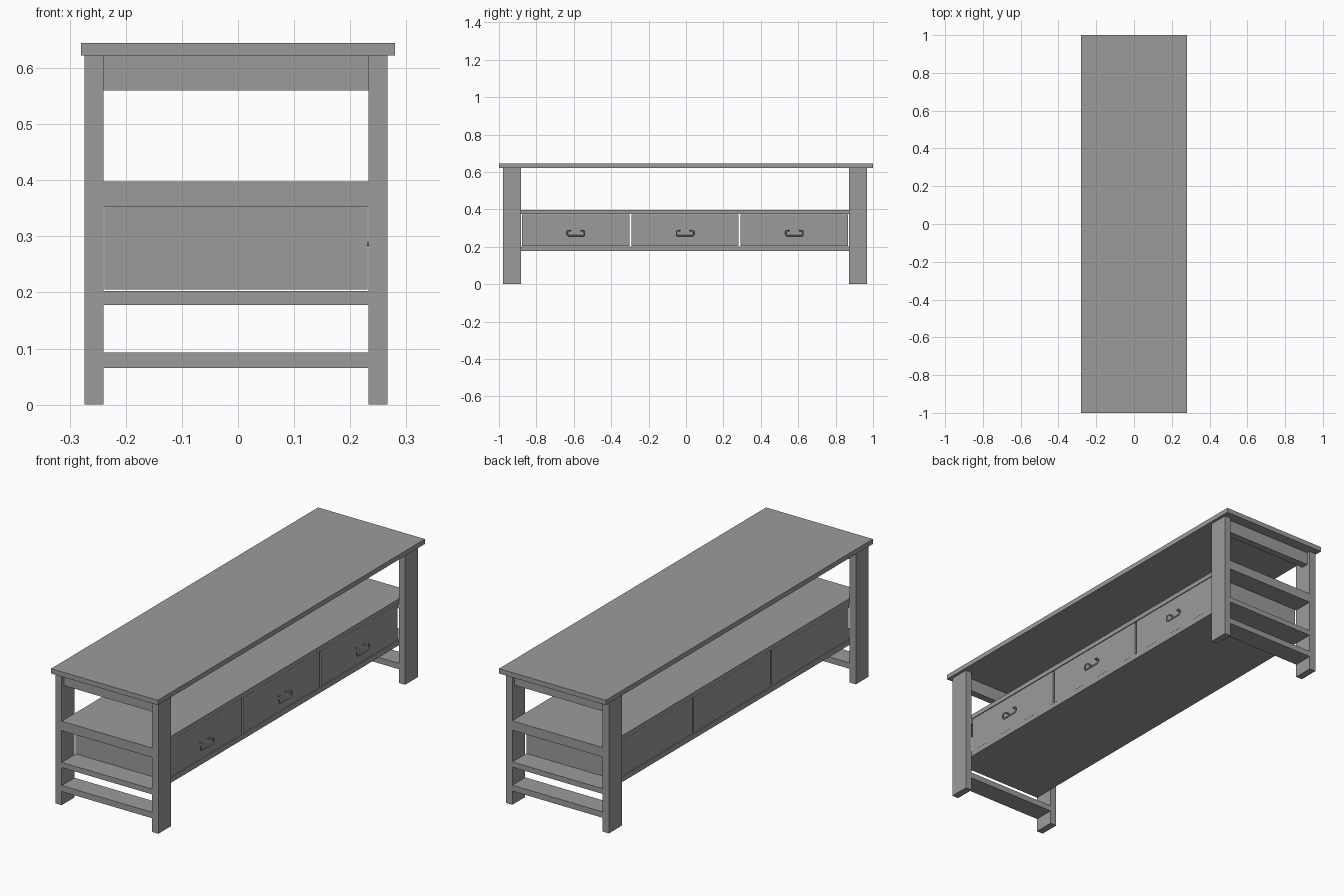
import bpy
from mathutils import Vector

cube = bpy.data.objects.get("Cube")
if cube:
    bpy.data.objects.remove(cube, do_unlink=True)

grey = bpy.data.materials.new("plain grey")
grey.use_nodes = True
colour = (0.33, 0.33, 0.33, 1)
grey.diffuse_color = colour
grey.node_tree.nodes["Principled BSDF"].inputs["Base Color"].default_value = colour

# The frame sits slightly off centre under the top
CX, CY = -0.0035, -0.005
LEG_X, IN_X = 0.27, 0.2365      # outer and inner faces of the legs
LEG_Y, IN_Y = 0.9725, 0.876


def box(name, x, y, z):
    """Box from (low, high) ranges along each axis."""
    bpy.ops.mesh.primitive_cube_add(size=1)
    ob = bpy.context.object
    ob.name = name
    for v in ob.data.vertices:
        v.co = Vector([r[0] if c < 0 else r[1] for c, r in zip(v.co, (x, y, z))])
    ob.data.materials.append(grey)
    return ob


def span(centre, sign, a, b):
    return tuple(sorted((centre + sign * a, centre + sign * b)))


full_x = span(CX, 1, -IN_X, IN_X)
full_y = span(CY, 1, -LEG_Y, LEG_Y)

# Table top and the two long shelves
box("table_top", (-0.28, 0.28), (-1, 1), (0.622, 0.645))
box("upper_shelf", full_x, full_y, (0.376, 0.398))
box("lower_shelf", full_x, full_y, (0.178, 0.203))

# Legs and end rails
for sy, end in ((-1, "front"), (1, "back")):
    leg_y = span(CY, sy, IN_Y, LEG_Y)
    for sx, side in ((-1, "right"), (1, "left")):
        box(f"{end}_{side}_leg", span(CX, sx, IN_X, LEG_X), leg_y, (0, 0.622))
    box(f"{end}_foot_rail", full_x, leg_y, (0.065, 0.093))
    box(f"{end}_shelf_rail", full_x, leg_y, (0.353, 0.376))
    box(f"{end}_top_rail", full_x, span(CY, sy, 0.92, 0.955), (0.56, 0.622))


def handle(name, face, y):
    """Bail pull: posts out of the drawer face, dropping to a low bar."""
    half = [(face - 0.003, 0.028, 0.287), (face + 0.02, 0.028, 0.287),
            (face + 0.02, 0.041, 0.287), (face + 0.02, 0.046, 0.28),
            (face + 0.02, 0.046, 0.265), (face + 0.02, 0.04, 0.259)]
    path = half + [(px, -py, pz) for px, py, pz in reversed(half)]
    curve = bpy.data.curves.new(name, "CURVE")
    curve.dimensions = "3D"
    curve.bevel_depth = 0.004
    curve.bevel_resolution = 2
    curve.use_fill_caps = True
    line = curve.splines.new("POLY")
    line.points.add(len(path) - 1)
    for point, (px, py, pz) in zip(line.points, path):
        point.co = (px, y + py, pz, 1)
    curve.materials.append(grey)
    ob = bpy.data.objects.new(name, curve)
    bpy.context.collection.objects.link(ob)


# Three drawers with narrow gaps, pulls on one side only
pitch = 2 * IN_Y / 3
for i, place in enumerate(("front", "middle", "back")):
    y = CY + (i - 1) * pitch
    half = pitch / 2 - 0.005
    box(f"{place}_drawer", span(CX, 1, -IN_X + 0.002, IN_X - 0.002),
        (y - half, y + half), (0.205, 0.374))
    handle(f"{place}_drawer_handle", CX + IN_X - 0.002, y)
